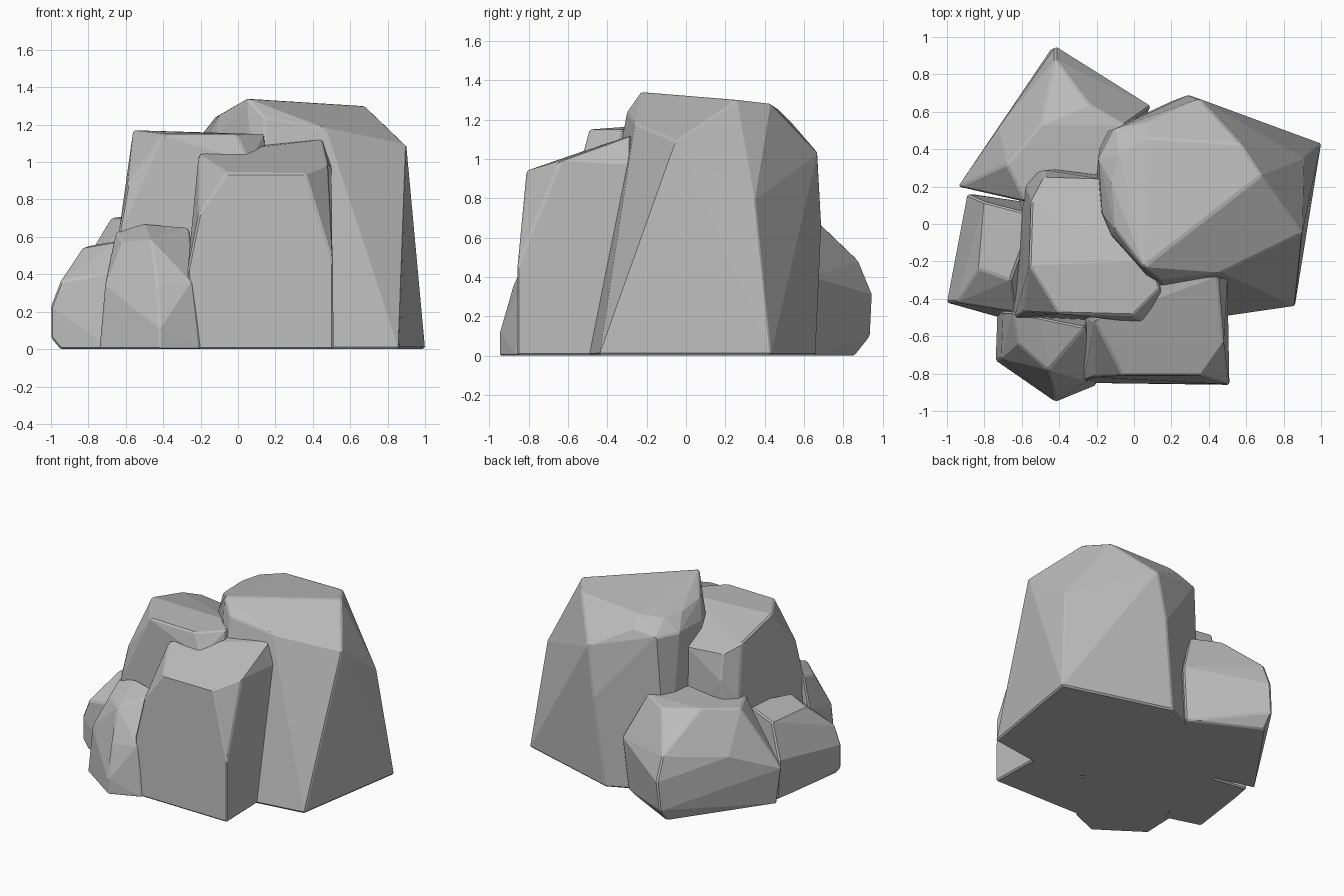
import bpy
import bmesh
from math import radians

cube = bpy.data.objects.get("Cube")
if cube:
    bpy.data.objects.remove(cube, do_unlink=True)

# One plain grey stone colour
stone = bpy.data.materials.new("grey_stone")
stone.use_nodes = True
stone_colour = (0.5, 0.5, 0.5, 1)
stone.diffuse_color = stone_colour
stone.node_tree.nodes["Principled BSDF"].inputs["Base Color"].default_value = stone_colour


def rock(name, crown, shoulder, base, chamfer=0.01):
    """Faceted boulder: hull around crown, shoulder and ground corners, with worn edges."""
    bm = bmesh.new()
    for corner in crown + shoulder + [(x, y, 0) for x, y in base]:
        bm.verts.new(corner)
    hull = bmesh.ops.convex_hull(bm, input=bm.verts[:])
    loose = {g for g in hull["geom_interior"] + hull["geom_unused"]
             if isinstance(g, bmesh.types.BMVert)}
    bmesh.ops.delete(bm, geom=list(loose), context="VERTS")
    # Merge nearly level triangles into broad chiselled facets
    bmesh.ops.dissolve_limit(bm, angle_limit=radians(6), verts=bm.verts[:], edges=bm.edges[:])
    bmesh.ops.recalc_face_normals(bm, faces=bm.faces[:])
    mesh = bpy.data.meshes.new(name)
    bm.to_mesh(mesh)
    bm.free()
    mesh.materials.append(stone)
    obj = bpy.data.objects.new(name, mesh)
    bpy.context.collection.objects.link(obj)
    bevel = obj.modifiers.new("worn_edges", "BEVEL")
    bevel.width = chamfer
    bevel.segments = 1
    bevel.limit_method = "ANGLE"
    bevel.angle_limit = radians(28)
    return obj


# Tallest boulder, flaring out to the ground
rock("tall_rock",
     crown=[(.05, -.23, 1.34), (.68, .26, 1.3), (.57, .43, 1.28), (.08, .46, 1.26),
            (-.08, .37, 1.24), (-.12, .22, 1.24), (-.1, -.03, 1.25)],
     shoulder=[(.14, -.3, 1.24), (.47, -.26, 1.18), (.9, -.05, 1.09), (.35, .67, 1.03),
               (.29, .69, .66), (.91, .35, .79), (.06, .54, 1.18), (-.11, .51, 1.15),
               (-.19, .35, 1.15), (-.17, .06, 1.13), (-.12, -.06, 1.13)],
     base=[(.86, -.44), (1, .43), (.21, .66), (-.18, .48), (-.22, .05), (.17, -.54)])

# Flat-topped boulder left of centre
rock("middle_rock",
     crown=[(-.55, .12, 1.08), (-.48, .25, 1.03), (-.17, .24, 1), (.14, -.34, 1.15),
            (-.01, -.49, 1.15), (-.4, -.48, 1.15), (-.56, -.22, 1.17), (.1, -.2, 1.15)],
     shoulder=[(.15, -.37, 1.05), (.06, -.53, 1), (-.59, -.47, .88), (-.64, -.5, .6),
               (-.58, .2, .7), (-.49, .29, .85)],
     base=[(-.6, .25), (-.1, .3), (.15, -.3), (.05, -.53), (-.68, -.51)])

# Broad block at the front
rock("front_block",
     crown=[(-.21, -.52, 1.04), (-.06, -.81, .94), (.36, -.81, .94), (.48, -.64, .99),
            (.45, -.28, 1.12), (.1, -.3, 1.09)],
     shoulder=[(-.21, -.82, .72), (.51, -.86, .45), (-.27, -.84, .42),
               (.5, -.28, .97), (.51, -.38, .48), (-.26, -.5, .5)],
     base=[(.51, -.86), (.5, -.48), (-.25, -.4), (-.24, -.85)])

# Small rock at the front corner
rock("corner_rock",
     crown=[(-.65, -.47, .63), (-.62, -.64, .57), (-.46, -.78, .58), (-.26, -.55, .65),
            (-.5, -.5, .67)],
     shoulder=[(-.71, -.72, .34), (-.43, -.88, .35), (-.24, -.84, .36), (-.42, -.95, .11),
               (-.7, -.47, .4)],
     base=[(-.74, -.73), (-.42, -.95), (-.2, -.86), (-.2, -.45), (-.73, -.45)])

# Low rock at the side
rock("side_rock",
     crown=[(-.83, -.24, .54), (-.66, -.3, .57), (-.53, .05, .6), (-.8, .12, .55)],
     shoulder=[(-.95, -.42, .36), (-1, -.42, .23), (-1, -.42, .06), (-.64, -.47, .42),
               (-.89, .16, .3)],
     base=[(-.95, -.43), (-.68, -.51), (-.53, .11), (-.87, .16)])

# Wedge-shaped rock at the back
rock("back_rock",
     crown=[(-.05, .53, .72), (-.24, .64, .71), (-.5, .53, .73), (-.68, .32, .7),
            (-.58, .12, .7), (-.2, .25, .72)],
     shoulder=[(-.42, .88, .48), (-.42, .95, .31), (-.44, .94, .1), (-.94, .2, .27),
               (-.72, .52, .42), (.09, .63, .4)],
     base=[(-.44, .86), (-.9, .2), (-.5, .1), (-.1, .25), (.05, .61)])
